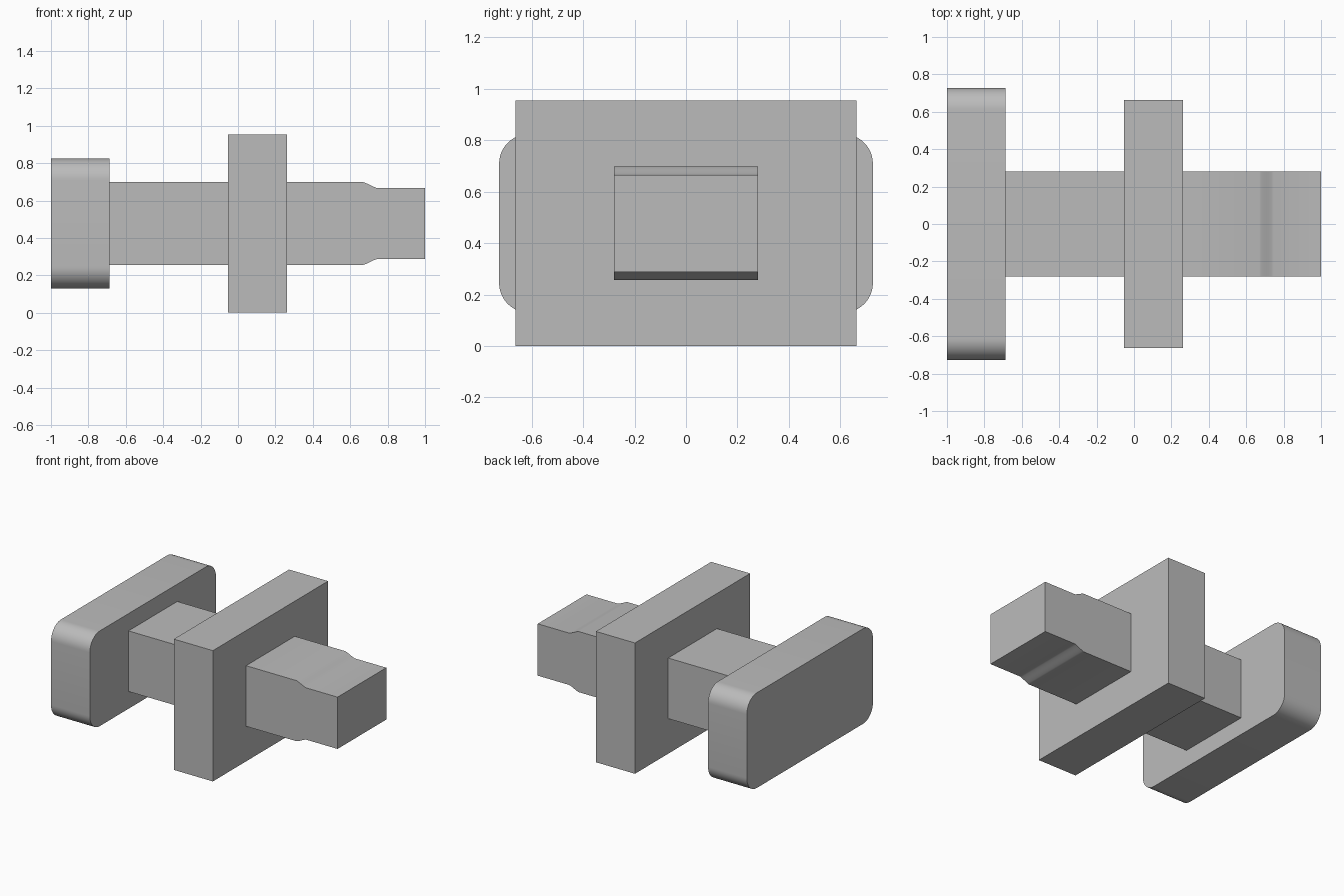
import bpy, bmesh, math
from mathutils import Vector

cube = bpy.data.objects.get("Cube")
if cube:
    bpy.data.objects.remove(cube, do_unlink=True)

GREY = (0.5, 0.5, 0.5, 1)
grey = bpy.data.materials.new("plain grey")
grey.use_nodes = True
grey.diffuse_color = GREY
grey.node_tree.nodes["Principled BSDF"].inputs["Base Color"].default_value = GREY

MID_Z = 0.477


def prism(name, points, direction):
    """Extrude a closed outline along a direction."""
    bm = bmesh.new()
    face = bm.faces.new([bm.verts.new(p) for p in points])
    moved = bmesh.ops.extrude_face_region(bm, geom=[face])["geom"]
    bmesh.ops.translate(bm, vec=direction,
                        verts=[v for v in moved if isinstance(v, bmesh.types.BMVert)])
    bmesh.ops.recalc_face_normals(bm, faces=bm.faces)
    mesh = bpy.data.meshes.new(name)
    bm.to_mesh(mesh)
    bm.free()
    obj = bpy.data.objects.new(name, mesh)
    bpy.context.collection.objects.link(obj)
    mesh.materials.append(grey)
    bpy.ops.object.select_all(action="DESELECT")
    obj.select_set(True)
    bpy.context.view_layer.objects.active = obj
    bpy.ops.object.shade_smooth_by_angle(angle=math.radians(25))
    return obj


def plate(name, x0, x1, half_y, half_z, radius=0, steps=12):
    """Upright plate facing x, with optional rounded corners."""
    points = []
    for i, (sy, sz) in enumerate([(1, 1), (-1, 1), (-1, -1), (1, -1)]):
        for k in range(steps + 1 if radius else 1):
            a = math.pi / 2 * (i + k / steps)
            points.append((x0, sy * (half_y - radius) + radius * math.cos(a),
                           MID_Z + sz * (half_z - radius) + radius * math.sin(a)))
    return prism(name, points, Vector((x1 - x0, 0, 0)))


# End plate with rounded corners, square collar, and the neck between them
plate("rounded_end_plate", -1, -0.687, 0.727, 0.347, radius=0.115)
plate("collar", -0.053, 0.262, 0.664, 0.477)
plate("neck", -0.687, -0.053, 0.281, 0.221)

# Shaft beyond the collar, easing down to a thinner tip
START, END, WIDE, THIN, STEPS = 0.67, 0.745, 0.221, 0.189, 8
upper = [(0.262, WIDE)]
for k in range(STEPS + 1):
    t = k / STEPS
    ease = 0.7 * t + 0.3 * t * t * (3 - 2 * t)
    upper.append((START + (END - START) * t, WIDE + (THIN - WIDE) * ease))
upper.append((1, THIN))
outline = upper + [(x, -h) for x, h in reversed(upper)]
prism("stepped_shaft", [(x, -0.281, MID_Z + h) for x, h in outline], Vector((0, 0.562, 0)))
